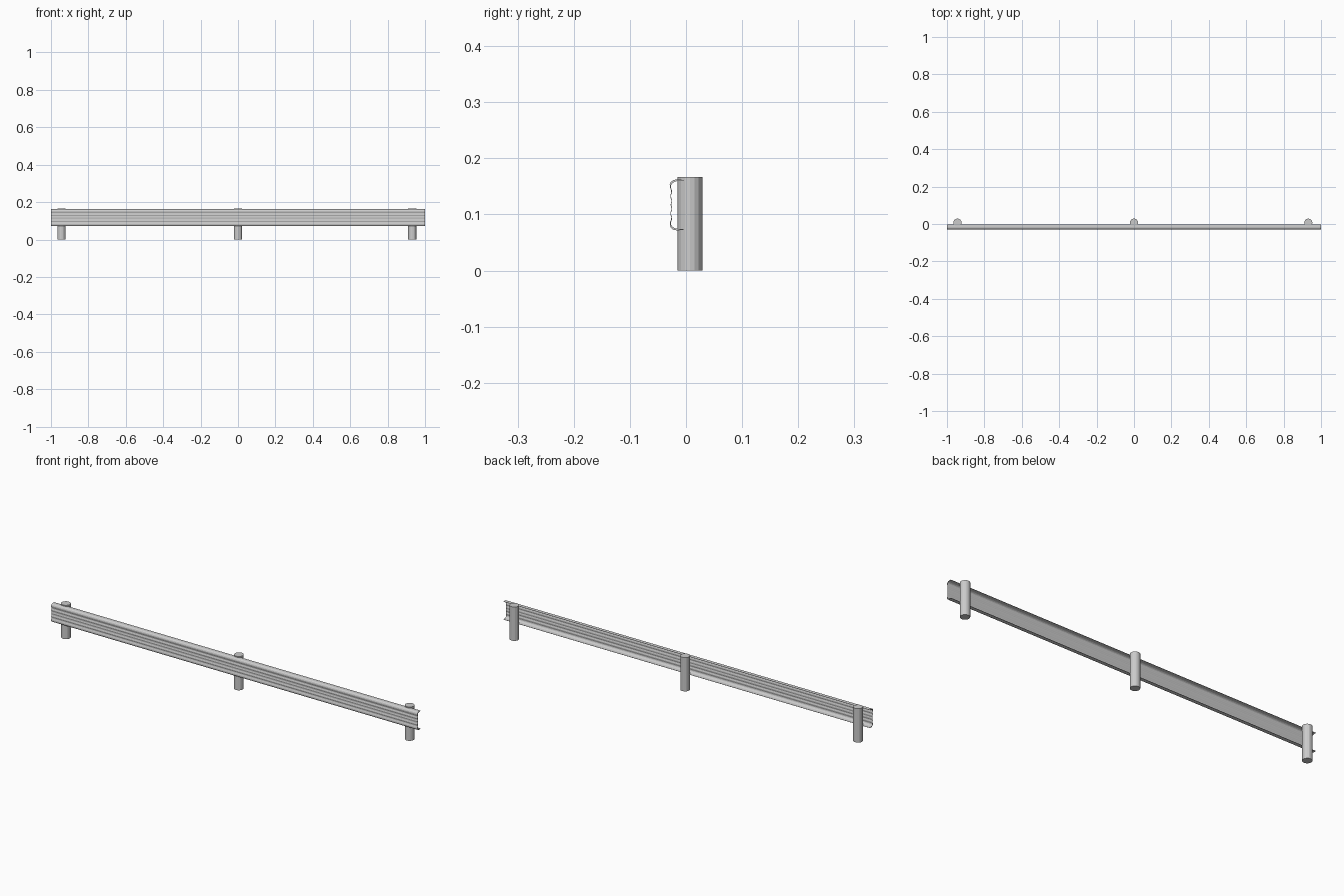
import bpy, bmesh, math

if "Cube" in bpy.data.objects:
    bpy.data.objects.remove(bpy.data.objects["Cube"])

MID = 0.117   # height of the rail's centre line

# upper half of the rail section as (y, z above centre): front skin, then back skin
front = [(-0.004, 0.0445), (-0.016, 0.0455), (-0.022, 0.0445), (-0.027, 0.041),
         (-0.029, 0.036), (-0.0285, 0.031), (-0.0265, 0.026), (-0.0262, 0.022),
         (-0.028, 0.017), (-0.028, 0.014), (-0.0262, 0.009), (-0.0262, 0.005), (-0.0275, 0.0)]
back = [(-0.004, 0.0435), (-0.015, 0.0425), (-0.020, 0.0415), (-0.0245, 0.0385),
        (-0.0265, 0.035), (-0.0268, 0.031), (-0.0252, 0.026), (-0.0249, 0.022),
        (-0.0267, 0.017), (-0.0267, 0.014), (-0.0249, 0.009), (-0.0249, 0.005), (-0.0262, 0.0)]


def full(half):
    """Mirror a half section about the centre line."""
    return half + [(y, -z) for y, z in reversed(half[:-1])]


def make_object(name, bm):
    bmesh.ops.recalc_face_normals(bm, faces=bm.faces)
    mesh = bpy.data.meshes.new(name)
    bm.to_mesh(mesh)
    bm.free()
    obj = bpy.data.objects.new(name, mesh)
    bpy.context.collection.objects.link(obj)
    return obj


# corrugated rail: thin section swept along x
bm = bmesh.new()
f, b = full(front), full(back)
rings = []
for x in (-1, 1):
    rings.append([[bm.verts.new((x, y, MID + z)) for y, z in skin] for skin in (f, b)])
(f0, b0), (f1, b1) = rings
n = len(f)
for i in range(n - 1):
    bm.faces.new((f0[i], f0[i + 1], f1[i + 1], f1[i]))
    bm.faces.new((b0[i], b0[i + 1], b1[i + 1], b1[i]))
    bm.faces.new((f0[i], f0[i + 1], b0[i + 1], b0[i]))
    bm.faces.new((f1[i], f1[i + 1], b1[i + 1], b1[i]))
for i in (0, n - 1):
    bm.faces.new((f0[i], f1[i], b1[i], b0[i]))
make_object("rail", bm)

# round posts behind the rail
for name, x in (("left_post", -0.944), ("middle_post", 0.0), ("right_post", 0.932)):
    bpy.ops.mesh.primitive_cylinder_add(vertices=16, radius=0.022, depth=0.167,
                                        location=(x, 0.007, 0.0835))
    bpy.context.object.name = name
    bpy.ops.object.shade_smooth_by_angle(angle=math.radians(15))
